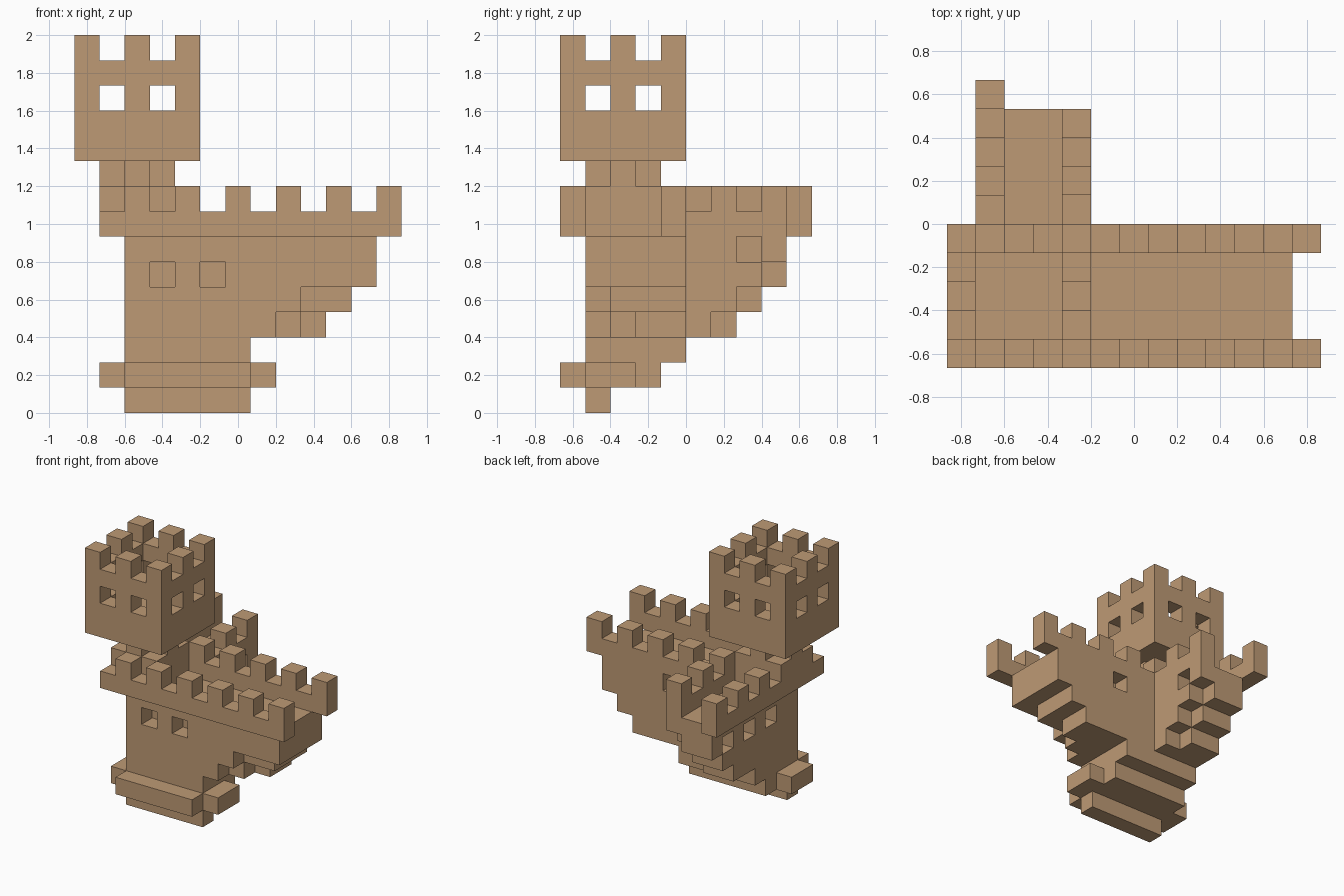
import bpy
import bmesh

cube = bpy.data.objects.get("Cube")
if cube:
    bpy.data.objects.remove(cube, do_unlink=True)

U = 2 / 15                       # edge of one block; the grid is 13 x 10 x 15 blocks

stone = bpy.data.materials.new("sandstone")
stone.use_nodes = True
COLOUR = (0.515, 0.323, 0.178, 1)
stone.diffuse_color = COLOUR
stone.node_tree.nodes["Principled BSDF"].inputs["Base Color"].default_value = COLOUR

# Corner sign pattern of each face of a block, keyed by its outward direction
SIDES = {
    (1, 0, 0): [(1, 0, 0), (1, 1, 0), (1, 1, 1), (1, 0, 1)],
    (-1, 0, 0): [(0, 0, 0), (0, 0, 1), (0, 1, 1), (0, 1, 0)],
    (0, 1, 0): [(0, 1, 0), (0, 1, 1), (1, 1, 1), (1, 1, 0)],
    (0, -1, 0): [(0, 0, 0), (1, 0, 0), (1, 0, 1), (0, 0, 1)],
    (0, 0, 1): [(0, 0, 1), (1, 0, 1), (1, 1, 1), (0, 1, 1)],
    (0, 0, -1): [(0, 0, 0), (0, 1, 0), (1, 1, 0), (1, 0, 0)],
}


def box(x0, x1, y0, y1, z0, z1):
    """Blocks filling a box, given in block units."""
    return {(i, j, k) for i in range(x0, x1) for j in range(y0, y1) for k in range(z0, z1)}


def part(name, cells):
    """Skin a set of blocks with only its outer faces."""
    bm = bmesh.new()
    verts = {}

    def corner(p):
        if p not in verts:
            verts[p] = bm.verts.new(((p[0] - 6.5) * U, (p[1] - 5) * U, p[2] * U))
        return verts[p]

    for c in sorted(cells):
        for d, quad in SIDES.items():
            if tuple(a + b for a, b in zip(c, d)) not in cells:
                bm.faces.new([corner(tuple(a + b for a, b in zip(c, q))) for q in quad])
    mesh = bpy.data.meshes.new(name)
    bm.to_mesh(mesh)
    bm.free()
    mesh.materials.append(stone)
    obj = bpy.data.objects.new(name, mesh)
    bpy.context.collection.objects.link(obj)
    return obj


# Stepped foot
part("foot", box(2, 7, 1, 2, 0, 1)
     | box(2, 7, 0, 4, 1, 2)          # wide course
     | box(1, 8, 1, 3, 1, 2)          # side ledges
     | box(2, 7, 1, 5, 2, 3))

# Long wing, corbelled out towards +x
hall = (box(2, 8, 1, 2, 3, 4) | box(2, 9, 2, 3, 3, 4) | box(2, 10, 3, 5, 3, 4)
        | box(2, 9, 1, 2, 4, 5) | box(2, 11, 2, 5, 4, 5)
        | box(2, 12, 1, 5, 5, 7))

# Short wing, corbelled out towards +y with one corner notched per step
for k, end in ((3, 7), (4, 8), (5, 9)):
    hall |= box(2, 5, 5, end - 1, k, k + 1) | box(2, 4, end - 1, end, k, k + 1)
hall |= box(2, 5, 5, 9, 6, 7)

# Window recesses: front, -x side, and the two inner walls
hall -= {(3, 1, 5), (5, 1, 5)} | {(2, j, 5) for j in (3, 5, 7)} | {(7, 4, 6), (4, 7, 6)}
part("hall", hall)

# Battlements: a low wall and alternating merlons
part("front_battlement", box(1, 13, 0, 1, 7, 8) | {(i, 0, 8) for i in range(2, 13, 2)})
part("back_battlement", box(4, 13, 4, 5, 7, 8) | {(i, 4, 8) for i in range(4, 13, 2)})
part("side_battlement", box(1, 2, 1, 10, 7, 8) | {(1, j, 8) for j in range(5, 10, 2)})
part("inner_battlement", box(4, 5, 5, 9, 7, 8) | {(4, j, 8) for j in (6, 8)})

# Tower stem: square block with a cross-shaped neck
part("tower_stem", box(2, 4, 1, 4, 7, 9) | box(1, 2, 1, 4, 8, 9)
     | box(2, 3, 1, 4, 9, 10) | box(1, 4, 2, 3, 9, 10))

# Hollow tower with two windows in each wall and merlons on top
tower = box(0, 5, 0, 5, 10, 14) - box(1, 4, 1, 4, 11, 14)
for a in (1, 3):
    tower -= {(a, 0, 12), (a, 4, 12), (0, a, 12), (4, a, 12)}
tower |= {(i, j, 14) for i in (0, 2, 4) for j in (0, 2, 4) if (i, j) != (2, 2)}
part("tower", tower)
